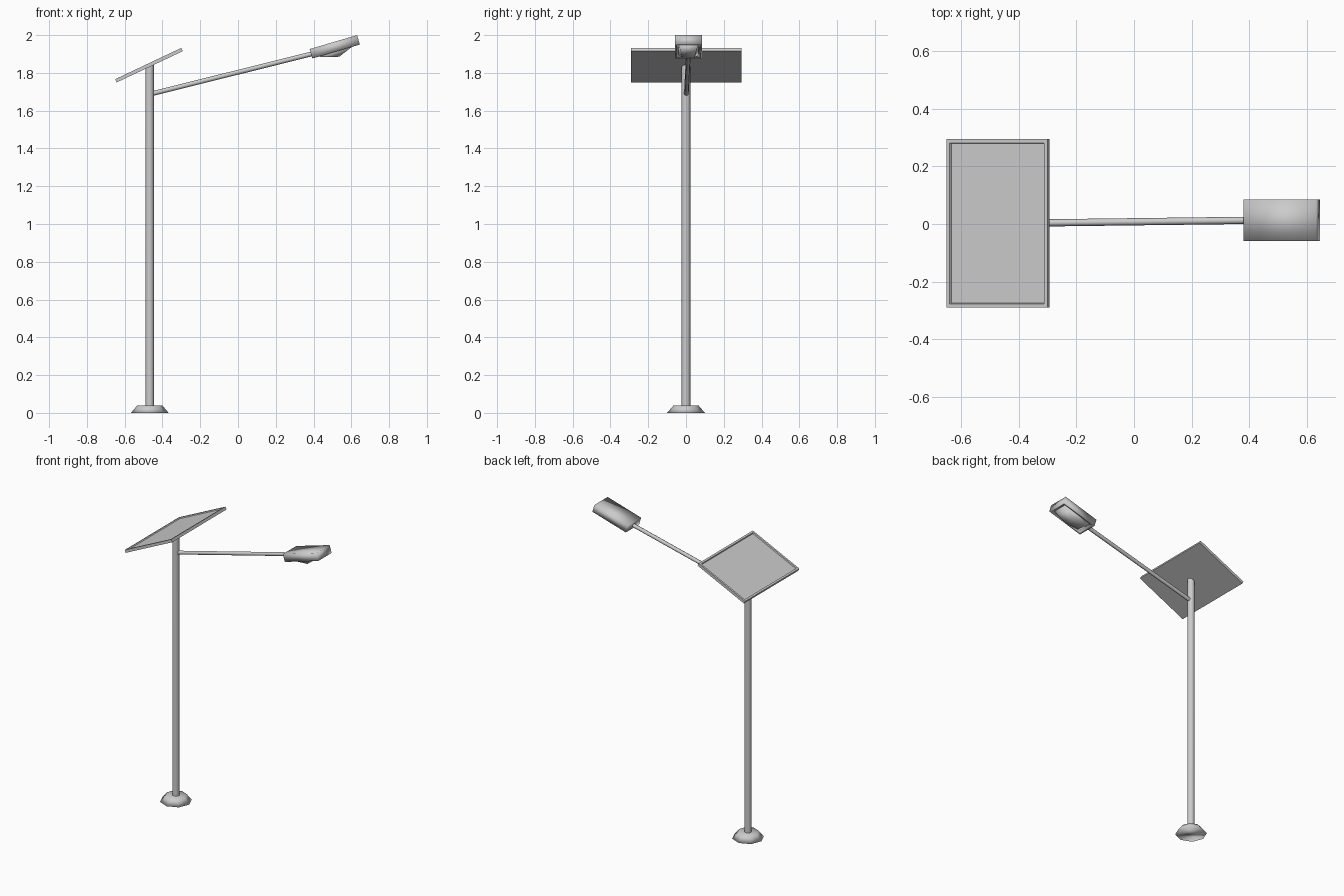
import bpy, bmesh, math
from mathutils import Vector, Matrix

if "Cube" in bpy.data.objects:
    bpy.data.objects.remove(bpy.data.objects["Cube"])

POLE_X = -0.467
TILT = math.radians(25.3)       # solar panel slope
LAMP_TILT = math.radians(16.3)  # lamp head slope


def finish(name, bm, smooth=True, matrix=None):
    bmesh.ops.recalc_face_normals(bm, faces=bm.faces)
    if matrix:
        bm.transform(matrix)
    me = bpy.data.meshes.new(name)
    bm.to_mesh(me)
    bm.free()
    for p in me.polygons:
        p.use_smooth = smooth
    ob = bpy.data.objects.new(name, me)
    bpy.context.collection.objects.link(ob)
    return ob


def smooth_by_angle(ob, deg=40):
    bpy.ops.object.select_all(action='DESELECT')
    ob.select_set(True)
    bpy.context.view_layer.objects.active = ob
    bpy.ops.object.shade_smooth_by_angle(angle=math.radians(deg))


def rod(name, a, b, r1, r2, sides, smooth=True):
    """Tapered cylinder from point a to point b."""
    a, b = Vector(a), Vector(b)
    d = b - a
    bm = bmesh.new()
    bmesh.ops.create_cone(bm, cap_ends=True, segments=sides,
                          radius1=r1, radius2=r2, depth=d.length)
    m = Matrix.Translation((a + b) / 2) @ d.to_track_quat('Z', 'Y').to_matrix().to_4x4()
    return finish(name, bm, smooth, m)


def box(size):
    bm = bmesh.new()
    bmesh.ops.create_cube(bm, size=1)
    bmesh.ops.scale(bm, vec=size, verts=bm.verts)
    return bm


def facing(bm, z):
    bm.normal_update()
    return [f for f in bm.faces if f.normal.z * z > 0.99]


# Ground base and pole, with the pole top cut to the panel slope
rod("base", (POLE_X, 0, 0), (POLE_X, 0, 0.04), 0.1, 0.066, 8)
pole = rod("pole", (POLE_X, 0, 0.03), (POLE_X, 0, 1.838), 0.0225, 0.0225, 12)
for v in pole.data.vertices:
    if v.co.z > 1:
        v.co.z += (v.co.x - POLE_X) * math.tan(TILT)
smooth_by_angle(pole)

# Solar panel: slab with a raised frame around the recessed face
bm = box((0.387, 0.584, 0.019))
top = facing(bm, 1)
bmesh.ops.inset_region(bm, faces=top, thickness=0.018)
bmesh.ops.inset_region(bm, faces=top, thickness=0.004, depth=-0.007)
finish("solar_panel", bm, False,
       Matrix.Translation((-0.471, 0.002, 1.841)) @ Matrix.Rotation(-TILT, 4, 'Y'))

# Arm, turned slightly sideways toward the lamp
arm = rod("lamp_arm", (POLE_X + 0.012, 0.002, 1.69), (0.42, 0.013, 1.908), 0.0125, 0.0125, 8)
smooth_by_angle(arm, 50)

# Lamp head: smooth-shaded box with a rim underneath
lamp_m = Matrix.Translation((0.512, 0.013, 1.938)) @ Matrix.Rotation(-LAMP_TILT, 4, 'Y')
bm = box((0.262, 0.143, 0.052))
under = facing(bm, -1)
bmesh.ops.inset_region(bm, faces=under, thickness=0.014)
bmesh.ops.inset_region(bm, faces=under, thickness=0.004, depth=-0.008)
finish("lamp_head", bm, True, lamp_m)

# Wedge-shaped lens hanging below the head
bm = bmesh.new()
rings = []
for x0, x1, hw, z0, z1 in ((-0.108, 0.108, 0.052, -0.018, -0.018),
                           (-0.083, 0.008, 0.033, -0.032, -0.057)):
    rings.append([bm.verts.new(c) for c in
                  ((x0, -hw, z0), (x1, -hw, z1), (x1, hw, z1), (x0, hw, z0))])
for ring in rings:
    bm.faces.new(ring)
for i in range(4):
    j = (i + 1) % 4
    bm.faces.new((rings[0][i], rings[0][j], rings[1][j], rings[1][i]))
finish("lamp_lens", bm, True, lamp_m)
